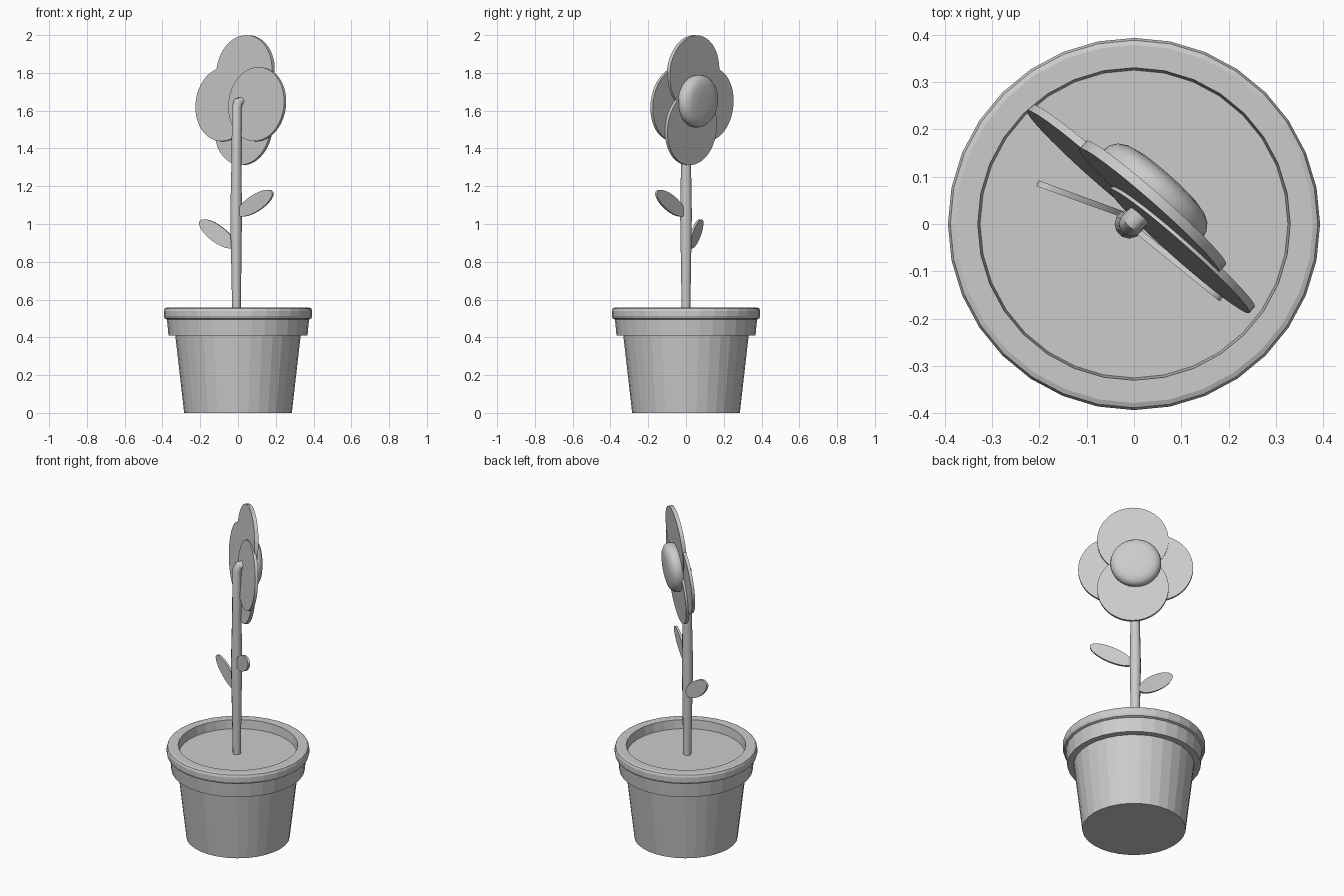
import bpy, bmesh
from math import radians, cos, sin, pi
from mathutils import Matrix, Vector

cube = bpy.data.objects.get("Cube")
if cube:
    bpy.data.objects.remove(cube, do_unlink=True)

GREY = (0.6, 0.6, 0.6, 1)
grey = bpy.data.materials.new("plain grey")
grey.use_nodes = True
grey.diffuse_color = GREY
grey.node_tree.nodes["Principled BSDF"].inputs["Base Color"].default_value = GREY


def add_object(name, data, matrix=Matrix(), smooth=False):
    obj = bpy.data.objects.new(name, data)
    bpy.context.collection.objects.link(obj)
    obj.matrix_world = matrix
    data.materials.append(grey)
    if smooth:
        bpy.ops.object.select_all(action='DESELECT')
        obj.select_set(True)
        bpy.context.view_layer.objects.active = obj
        bpy.ops.object.shade_smooth_by_angle(angle=radians(35))
    return obj


def lathe(name, profile, sides, matrix=Matrix(), smooth=False):
    """Turn a (radius, height) profile round z and cap both open ends."""
    bm = bmesh.new()
    rings = [[bm.verts.new((r * sin(2 * pi * i / sides), r * cos(2 * pi * i / sides), h))
              for i in range(sides)] for r, h in profile]
    for low, high in zip(rings, rings[1:]):
        for i in range(sides):
            j = (i + 1) % sides
            bm.faces.new((low[i], low[j], high[j], high[i]))
    bm.faces.new(rings[0])
    bm.faces.new(rings[-1])
    bmesh.ops.recalc_face_normals(bm, faces=bm.faces)
    mesh = bpy.data.meshes.new(name)
    bm.to_mesh(mesh)
    bm.free()
    return add_object(name, mesh, matrix, smooth)


def upright(centre, azimuth, nod=0):
    """Frame whose z axis faces the azimuth, x points down and y sideways."""
    return (Matrix.Translation(centre) @ Matrix.Rotation(radians(azimuth), 4, 'Z')
            @ Matrix.Rotation(radians(90 + nod), 4, 'Y'))


def disc(name, frame, long_r, short_r, thick):
    size = Matrix.Diagonal((long_r, short_r, thick / 2, 1))
    return lathe(name, [(1, -1), (1, 1)], 48, frame @ size, True)


# Pot with stepped collar and rolled rim; the soil closes the inside
lathe("pot", [(0.285, 0), (0.332, 0.41), (0.368, 0.41), (0.376, 0.495), (0.388, 0.5),
              (0.393, 0.512), (0.393, 0.54), (0.388, 0.553), (0.378, 0.557),
              (0.33, 0.557), (0.325, 0.505)], 32)

# Stem, thicker in the middle and bent into the flower
curve = bpy.data.curves.new("stem_path", 'CURVE')
curve.dimensions = '3D'
curve.bevel_depth = 1
curve.bevel_resolution = 4
curve.use_fill_caps = True
path = [((-0.008, 0, 0.49), 0.022), ((-0.009, 0, 0.8), 0.027), ((-0.01, 0, 1.05), 0.031),
        ((-0.008, 0, 1.35), 0.026), ((-0.006, 0, 1.62), 0.026),
        ((0.0, 0.007, 1.645), 0.026), ((0.04, 0.046, 1.652), 0.025)]
spline = curve.splines.new('POLY')
spline.points.add(len(path) - 1)
for point, (co, radius) in zip(spline.points, path):
    point.co = (*co, 1)
    point.radius = radius
tube = bpy.data.objects.new("stem_path", curve)
bpy.context.collection.objects.link(tube)
stem_mesh = bpy.data.meshes.new_from_object(
    tube.evaluated_get(bpy.context.evaluated_depsgraph_get()))
bpy.data.objects.remove(tube, do_unlink=True)
stem_mesh.materials.clear()
add_object("stem", stem_mesh, smooth=True)

# Leaves
for name, centre, azimuth, turn, long_r, short_r in (
        ("left_leaf", (0.092, -0.083, 1.11), 51, 64, 0.131, 0.045),
        ("right_leaf", (-0.11, 0.052, 0.948), 70, 125, 0.118, 0.045)):
    frame = upright(centre, azimuth) @ Matrix.Rotation(radians(turn), 4, 'Z')
    disc(name, frame, long_r, short_r, 0.013)

# Petals, overlapping round discs in a slightly nodding flower head
head = upright((0, 0, 1.657), 48.5, 5)
for name, offset, thick in (
        ("top_petal", (-0.15, -0.005, 0.041), 0.022),
        ("bottom_petal", (0.145, -0.005, 0.052), 0.018),
        ("right_petal", (0.02, 0.13, 0.040), 0.017),
        ("left_petal", (0.02, -0.11, 0.031), 0.017)):
    disc(name, head @ Matrix.Translation(offset), 0.197, 0.197, thick)

# Rounded flower centre
lathe("flower_centre", [(0.13, 0.04), (0.138, 0.06), (0.14, 0.075), (0.137, 0.09),
                        (0.127, 0.104), (0.11, 0.114), (0.085, 0.12), (0.04, 0.122)],
      40, head @ Matrix.Translation((0, 0.012, 0)), True)
